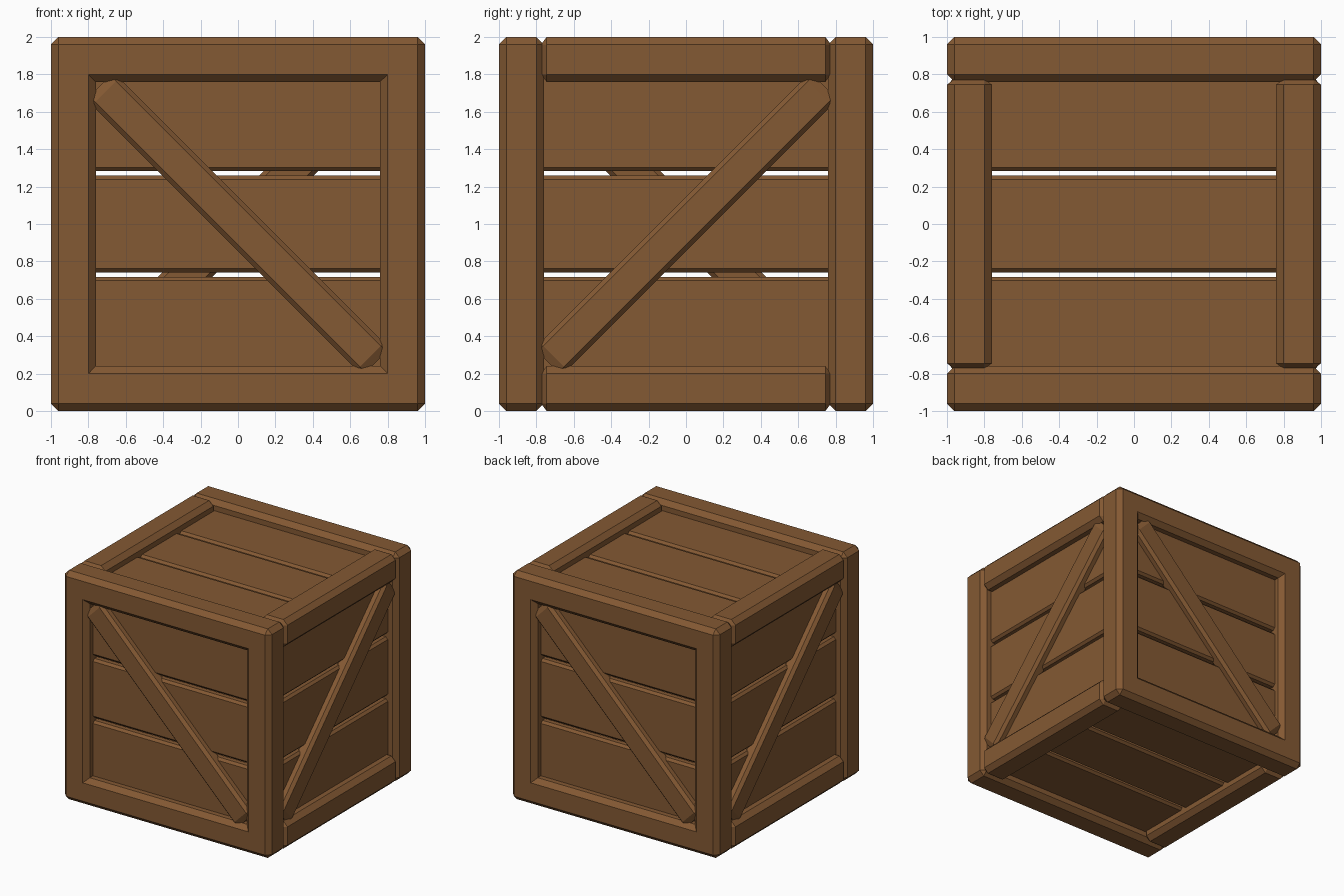
import bpy, bmesh
from math import pi, sqrt
from mathutils import Matrix, Vector

if "Cube" in bpy.data.objects:
    bpy.data.objects.remove(bpy.data.objects["Cube"])

wood = bpy.data.materials.new("wood")
wood.diffuse_color = (0.23, 0.10, 0.033, 1)
wood.use_nodes = True
wood.node_tree.nodes["Principled BSDF"].inputs["Base Color"].default_value = wood.diffuse_color
CENTRE = Matrix.Translation((0, 0, 1))


def finish(name, bm, matrix):
    bm.transform(CENTRE @ matrix)
    bmesh.ops.recalc_face_normals(bm, faces=bm.faces)
    mesh = bpy.data.meshes.new(name)
    bm.to_mesh(mesh)
    bm.free()
    mesh.materials.append(wood)
    bpy.context.collection.objects.link(bpy.data.objects.new(name, mesh))


def chamfer(bm, edges, width):
    bmesh.ops.bevel(bm, geom=edges, offset=width, offset_type='OFFSET',
                    segments=1, profile=0.5, affect='EDGES')


def timber(name, size, bevel, matrix):
    """Chamfered box; the chamfer may differ on each axis."""
    bm = bmesh.new()
    bmesh.ops.create_cube(bm, size=1)
    for v in bm.verts:
        v.co = Vector([c * s / b for c, s, b in zip(v.co, size, bevel)])
    chamfer(bm, bm.edges[:], 1)
    for v in bm.verts:
        v.co = Vector([c * b for c, b in zip(v.co, bevel)])
    finish(name, bm, matrix)


def frame(name, matrix):
    """One-piece square frame with chamfered convex edges."""
    bm = bmesh.new()
    corners = [(-1, -1), (1, -1), (1, 1), (-1, 1)]
    # section order: outer front, outer back, inner back, inner front
    loops = [[bm.verts.new((x * r, y, z * r)) for x, z in corners]
             for r, y in ((1, -1), (1, -0.76), (0.76, -0.76), (0.76, -1))]
    for a in range(4):
        p, q = loops[a], loops[(a + 1) % 4]
        for i in range(4):
            j = (i + 1) % 4
            bm.faces.new((p[i], p[j], q[j], q[i]))
    bmesh.ops.recalc_face_normals(bm, faces=bm.faces)
    bm.normal_update()
    chamfer(bm, [e for e in bm.edges if e.calc_face_angle_signed() > 0.1], 0.04)
    finish(name, bm, matrix)


# Each wall is made facing the front, then turned into place
walls = {
    "front": Matrix.Identity(4),
    "right": Matrix.Rotation(pi / 2, 4, 'Z'),
    "back": Matrix.Rotation(pi, 4, 'Z'),
    "left": Matrix.Rotation(-pi / 2, 4, 'Z'),
    "top": Matrix.Rotation(-pi / 2, 4, 'X'),
    "bottom": Matrix.Rotation(pi / 2, 4, 'X'),
}

for side, turn in walls.items():
    # Three planks with open gaps between them
    for i in (-1, 0, 1):
        timber(f"{side}_plank_{i + 2}", (1.6, 0.08, 0.516), (0.02, 0.02, 0.02),
               turn @ Matrix.Translation((0, -0.875, 0.541 * i)))
    # Diagonal brace on the four upright walls
    if side not in ("top", "bottom"):
        tilt = pi / 4 if side in ("front", "back") else -pi / 4
        timber(f"{side}_brace", (2.09, 0.12, 0.206), (0.045, 0.025, 0.025),
               turn @ Matrix.Translation((0, -0.92, 0)) @ Matrix.Rotation(tilt, 4, 'Y'))

# Front and back frames
frame("front_frame", walls["front"])
frame("back_frame", walls["back"])

# Rails joining the two frames along the sides
for xs, side in ((-1, "left"), (1, "right")):
    for zs, level in ((-1, "bottom"), (1, "top")):
        timber(f"{side}_{level}_rail", (0.24, 1.55, 0.24), (0.04, 0.03, 0.04),
               Matrix.Translation((0.88 * xs, 0, 0.88 * zs)))
